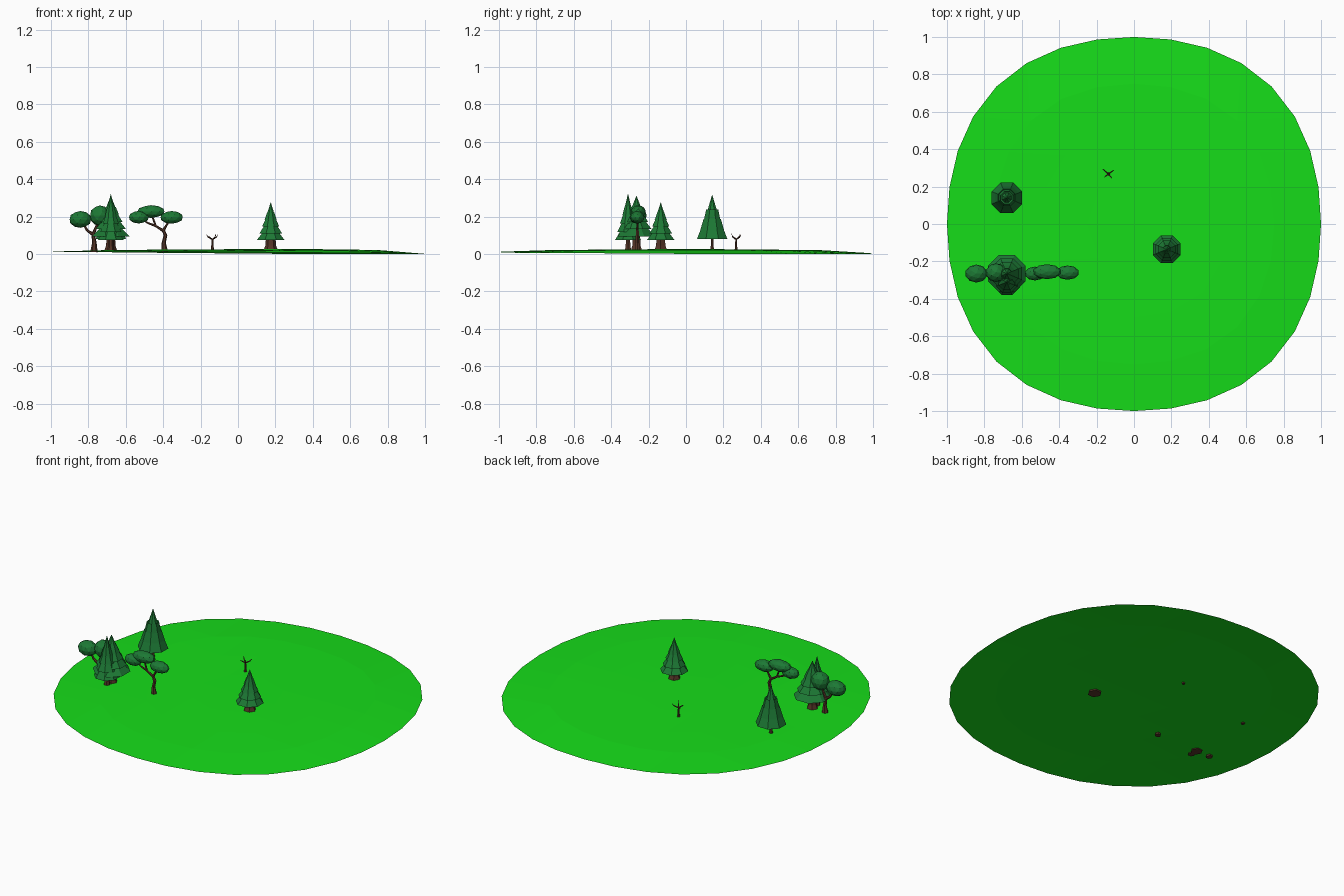
import bpy, bmesh, math
from mathutils import Vector, Matrix

if "Cube" in bpy.data.objects:
    bpy.data.objects.remove(bpy.data.objects["Cube"])


def material(name, rgb):
    m = bpy.data.materials.new(name)
    m.diffuse_color = (*rgb, 1)
    m.use_nodes = True
    m.node_tree.nodes["Principled BSDF"].inputs["Base Color"].default_value = m.diffuse_color
    return m


GRASS = material("grass", (0.008, 0.72, 0.01))
LEAF = material("leaf", (0.012, 0.19, 0.035))
BARK = material("bark", (0.09, 0.035, 0.02))
BASE = 0.02


def finish(bm, name, mat, recalc=True):
    if recalc:
        bmesh.ops.recalc_face_normals(bm, faces=bm.faces)
    me = bpy.data.meshes.new(name)
    bm.to_mesh(me)
    bm.free()
    me.materials.append(mat)
    ob = bpy.data.objects.new(name, me)
    bpy.context.collection.objects.link(ob)
    return ob


def bridge(bm, rings):
    n = len(rings[0])
    for a, b in zip(rings, rings[1:]):
        for i in range(n):
            j = (i + 1) % n
            bm.faces.new((a[i], a[j], b[j], b[i]))
    bm.faces.new(rings[0][::-1])
    bm.faces.new(rings[-1])


def add_limb(bm, pts, radii, sides=6):
    """Tapered tube through the given points."""
    pts = [Vector(p) for p in pts]
    rings = []
    for k, (p, r) in enumerate(zip(pts, radii)):
        d = pts[min(k + 1, len(pts) - 1)] - pts[max(k - 1, 0)]
        q = Vector((0, 0, 1)).rotation_difference(d)
        rings.append([bm.verts.new(p + q @ Vector((r * math.cos(2 * math.pi * i / sides),
                                                   r * math.sin(2 * math.pi * i / sides), 0)))
                      for i in range(sides)])
    bridge(bm, rings)


def limbs(name, parts):
    bm = bmesh.new()
    for pts, radii in parts:
        add_limb(bm, pts, radii)
    return finish(bm, name, BARK)


# Gently rolling rounded-off disc made of a grid, dipping at the rim
def ground():
    bm = bmesh.new()
    n = 8

    def height(x, y):
        r = math.hypot(x, y)
        fall = max(0, (r - 0.72) / 0.28) * (0.62 + 0.22 * x + 0.16 * y)
        wave = 0.003 * math.sin(3 * x + 1) * math.cos(4 * y)
        return max(0, min(0.027, 0.0235 - 0.024 * fall + wave))

    grid = []
    for i in range(n + 1):
        row = []
        for j in range(n + 1):
            u, v = 2 * i / n - 1, 2 * j / n - 1
            m = max(abs(u), abs(v))
            if m == 0:
                a = 0
            elif abs(u) >= abs(v):
                a = math.pi / 4 * v / u + (math.pi if u < 0 else 0)
            else:
                a = math.pi / 2 - math.pi / 4 * u / v + (math.pi if v < 0 else 0)
            r = m * (1 + 0.04 * math.sin(2 * a) ** 2)
            x, y = r * math.cos(a), r * math.sin(a)
            row.append(bm.verts.new((x, y, height(x, y))))
        grid.append(row)
    for i in range(n):
        for j in range(n):
            bm.faces.new((grid[i][j], grid[i + 1][j], grid[i + 1][j + 1], grid[i][j + 1]))
    finish(bm, "ground", GRASS, recalc=False)


# Pine: stacked skirts narrowing to a tip, on a flared trunk
def pine(name, x, y, low, tip, radius, tiers, pinch, trunk, sides=8):
    bm = bmesh.new()
    step = (tip - low) / (tiers + 0.6)
    rings = []

    def ring(r, z):
        rings.append([bm.verts.new((x + r * math.cos(2 * math.pi * (i + 0.5) / sides),
                                    y + r * math.sin(2 * math.pi * (i + 0.5) / sides), z))
                      for i in range(sides)])

    ring(radius * 0.35, low + 0.008)
    for t in range(tiers):
        r = radius * (1 - t / (tiers + 0.35))
        z = low + t * step
        ring(r, z)
        if t < tiers - 1:
            ring(r * pinch, z + step * 1.08)
    ring(0.001, tip)
    bridge(bm, rings)
    finish(bm, name + "_foliage", LEAF)
    limbs(name + "_trunk", [([(x, y, BASE - 0.005), (x, y, BASE + 0.025), (x, y, low + 0.03)],
                             [trunk, trunk * 0.72, trunk * 0.6])])


# Leaf pads as squashed low-poly balls
def pads(name, items):
    bm = bmesh.new()
    for loc, size in items:
        bmesh.ops.create_icosphere(bm, subdivisions=2, radius=1,
                                   matrix=Matrix.Translation(loc) @ Matrix.Diagonal((*size, 1)))
    finish(bm, name, LEAF)


ground()
pine("near_pine", 0.175, -0.135, 0.075, 0.275, 0.08, 5, 0.6, 0.04)
pine("far_pine", -0.68, 0.14, 0.08, 0.315, 0.088, 4, 0.74, 0.012)
pine("wide_pine", -0.68, -0.265, 0.095, 0.31, 0.108, 5, 0.6, 0.035)
pine("slim_pine", -0.68, -0.31, 0.075, 0.32, 0.075, 5, 0.6, 0.02)

# Flat-topped tree with three leaf pads
Y = -0.26
pads("flat_tree_foliage", [((-0.53, -0.265, 0.197), (0.055, 0.037, 0.034)),
                           ((-0.465, -0.255, 0.227), (0.075, 0.04, 0.034)),
                           ((-0.355, Y, 0.196), (0.062, 0.038, 0.034))])
limbs("flat_tree_trunk", [
    ([(-0.392, Y, 0.01), (-0.397, Y, 0.06), (-0.388, Y, 0.1), (-0.4, Y, 0.13)], [0.018, 0.011, 0.01, 0.008]),
    ([(-0.4, Y, 0.125), (-0.44, Y, 0.15), (-0.465, Y, 0.22)], [0.008, 0.006, 0.004]),
    ([(-0.44, Y, 0.15), (-0.48, Y, 0.165), (-0.53, Y, 0.195)], [0.006, 0.005, 0.003]),
    ([(-0.4, Y, 0.125), (-0.385, Y, 0.15), (-0.36, Y, 0.19)], [0.008, 0.006, 0.004])])

# Round-topped tree at the left edge
pads("round_tree_foliage", [((-0.843, -0.265, 0.185), (0.06, 0.048, 0.045)),
                            ((-0.738, Y, 0.205), (0.055, 0.05, 0.055))])
limbs("round_tree_trunk", [
    ([(-0.77, Y, 0.01), (-0.768, Y, 0.06), (-0.775, Y, 0.11)], [0.02, 0.012, 0.009]),
    ([(-0.775, Y, 0.105), (-0.805, Y, 0.125), (-0.84, Y, 0.18)], [0.009, 0.007, 0.004]),
    ([(-0.775, Y, 0.105), (-0.76, Y, 0.14), (-0.74, Y, 0.19)], [0.009, 0.007, 0.004])])

# Bare sapling with four twigs
bx, by = -0.137, 0.268
twigs = [([(bx, by, 0.015), (bx, by, 0.045), (bx, by, 0.082)], [0.01, 0.006, 0.005])]
for dx, dy, top in ((-0.032, 0.027, 0.105), (0.03, 0.02, 0.103), (-0.022, -0.018, 0.095), (0.02, -0.025, 0.11)):
    twigs.append(([(bx, by, 0.078), (bx + dx * 0.7, by + dy * 0.7, 0.09), (bx + dx, by + dy, top)],
                  [0.004, 0.003, 0.001]))
limbs("sapling", twigs)
